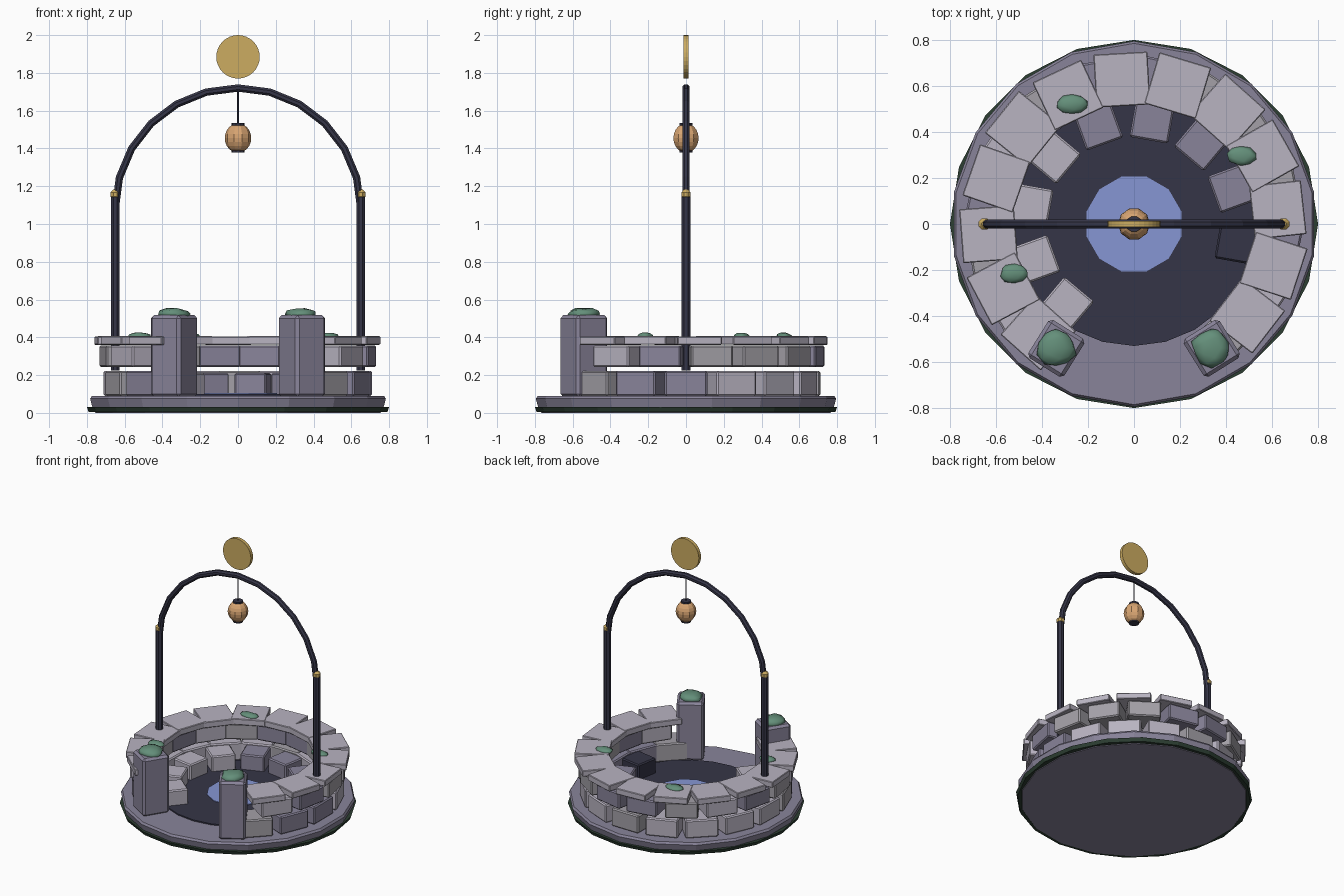
import bpy, bmesh, math, random
from mathutils import Matrix, Vector

if "Cube" in bpy.data.objects:
    bpy.data.objects.remove(bpy.data.objects["Cube"])

random.seed(4)


def material(name, r, g, b):
    m = bpy.data.materials.new(name)
    lin = [((c / 255 + 0.055) / 1.055) ** 2.4 for c in (r, g, b)]
    m.diffuse_color = (*lin, 1)
    m.use_nodes = True
    m.node_tree.nodes["Principled BSDF"].inputs["Base Color"].default_value = m.diffuse_color
    return m


LIGHT = material("light stone", 184, 179, 193)
GREY = material("grey stone", 163, 160, 167)
PURPLE = material("purple stone", 137, 132, 154)
DARK = material("dark iron", 53, 53, 71)
WATER = material("blue water", 134, 150, 212)
MOSS = material("green moss", 100, 143, 122)
DEEP = material("deep moss", 44, 62, 50)
GOLD = material("gold", 204, 172, 97)
PAPER = material("lantern paper", 216, 165, 114)


def finish(name, bm, mat, bevel=0):
    bmesh.ops.recalc_face_normals(bm, faces=bm.faces)
    me = bpy.data.meshes.new(name)
    bm.to_mesh(me)
    bm.free()
    me.materials.append(mat)
    ob = bpy.data.objects.new(name, me)
    bpy.context.collection.objects.link(ob)
    if bevel:
        mod = ob.modifiers.new("bevel", 'BEVEL')
        mod.width, mod.segments = bevel, 1
    return ob


def lathe(name, mat, profile, sides, start=0.0, x=0, y=0):
    """Closed solid of revolution from (radius, z) points."""
    bm = bmesh.new()
    rings = []
    for r, z in profile:
        rings.append([bm.verts.new((x + r * math.cos(start + i * math.tau / sides),
                                    y + r * math.sin(start + i * math.tau / sides), z))
                      for i in range(sides)])
    for a, b in zip(rings, rings[1:]):
        for i in range(sides):
            j = (i + 1) % sides
            bm.faces.new((a[i], a[j], b[j], b[i]))
    bm.faces.new(rings[0])
    bm.faces.new(rings[-1])
    return finish(name, bm, mat)


def block(name, mat, angle, r0, r1, width, z0, z1, bevel=0.008, twist=0):
    """Box placed radially around the pool."""
    a, mid = math.radians(angle), (r0 + r1) / 2
    bm = bmesh.new()
    bmesh.ops.create_cube(bm, size=1)
    m = (Matrix.Translation((mid * math.cos(a), mid * math.sin(a), (z0 + z1) / 2))
         @ Matrix.Rotation(a + twist, 4, 'Z')
         @ Matrix.Diagonal((r1 - r0, width, z1 - z0, 1)))
    bm.transform(m)
    return finish(name, bm, mat, bevel)


def clump(name, x, y, z, rx, ry, rz):
    """Lumpy flattened patch of moss."""
    bm = bmesh.new()
    bmesh.ops.create_icosphere(bm, subdivisions=2, radius=1)
    for v in bm.verts:
        v.co *= random.uniform(0.88, 1.12)
    bm.transform(Matrix.Translation((x, y, z)) @ Matrix.Diagonal((rx, ry, rz, 1)))
    ob = finish(name, bm, MOSS)
    ob.data.polygons.foreach_set("use_smooth", [True] * len(ob.data.polygons))
    return ob


# Ground slab with a dark mossy rim, sunken floor and water
lathe("base_slab", PURPLE, [(0.765, 0), (0.78, 0.02), (0.795, 0.075), (0.785, 0.09)], 18, math.pi / 2)
lathe("moss_rim", DEEP, [(0.79, 0.004), (0.80, 0.03)], 20)
lathe("pool_floor", DARK, [(0.53, 0.08), (0.53, 0.099)], 24)
lathe("water", WATER, [(0.213, 0.09), (0.213, 0.104)], 12, math.pi / 12)

# Inner ring of stepping stones
inner = [DARK, PURPLE, PURPLE, PURPLE, PURPLE, LIGHT, LIGHT, LIGHT, LIGHT]
for i, mat in enumerate(inner):
    block("inner_stone", mat, -10 + 30 * i, 0.37, 0.54, 0.17, 0.09, 0.21)

# Two staggered wall courses and a course of cap stones, open at the front
STEP = 22.3
stones = [LIGHT, GREY, PURPLE, LIGHT, GREY]
for i in range(13):
    mat = PURPLE if i == 2 else random.choice(stones)
    block("lower_brick", mat, -44.6 + STEP * i, 0.53, 0.71, 0.225, 0.09, 0.222)
for i in range(12):
    mat = PURPLE if i == 1 else random.choice(stones)
    block("upper_brick", mat, -33.5 + STEP * i, 0.54, 0.725, 0.225, 0.242, 0.358)
for i in range(13):
    block("cap_stone", LIGHT, -39 + STEP * i, 0.515, 0.745 + random.uniform(-0.01, 0.01),
          0.235, 0.36 + 0.001 * (i % 2), 0.404 + 0.002 * (i % 2), 0.004,
          random.uniform(-0.04, 0.04))

# Gate pillars topped with moss
for s in (-1, 1):
    block("gate_pillar", PURPLE, -90 + s * 32, 0.54, 0.735, 0.185, 0.085, 0.517, 0.016)
    clump("pillar_moss", s * 0.338, -0.54, 0.522, 0.084, 0.084, 0.035)

# Moss patches on the cap stones
for x, y in ((-0.27, 0.52), (0.465, 0.295), (-0.52, -0.215)):
    clump("cap_moss", x, y, 0.407, 0.064, 0.042, 0.018)

# Posts and collars
for s in (-1, 1):
    lathe("arch_post", DARK, [(0.025, 0.225), (0.025, 1.16)], 8, math.pi / 8, s * 0.65)
    lathe("post_collar", GOLD, [(0.013, 1.13), (0.027, 1.145), (0.027, 1.167), (0.013, 1.182)],
          8, math.pi / 8, s * 0.65)

# Arch swept along a half ellipse
bm = bmesh.new()
rings = []
for k in range(13):
    t = math.pi * k / 12
    centre = Vector((0.65 * math.cos(t), 0, 1.08 + 0.64 * math.sin(t)))
    out = Vector((0.64 * math.cos(t), 0, 0.65 * math.sin(t))).normalized()
    rings.append([bm.verts.new(centre + 0.021 * (math.cos(u) * out + math.sin(u) * Vector((0, 1, 0))))
                  for u in (math.tau * (j + 0.5) / 8 for j in range(8))])
for a, b in zip(rings, rings[1:]):
    for j in range(8):
        bm.faces.new((a[j], a[(j + 1) % 8], b[(j + 1) % 8], b[j]))
bm.faces.new(rings[0])
bm.faces.new(rings[-1])
finish("arch", bm, DARK)

# Hanging lantern
lathe("lantern_cord", DARK, [(0.005, 1.52), (0.005, 1.71)], 6)
globe = [(0.07 * math.cos(p), 1.455 + 0.078 * math.sin(p))
         for p in (math.radians(d) for d in range(-64, 65, 16))]
lathe("lantern_globe", PAPER, globe, 10)
lathe("lantern_top", DARK, [(0.035, 1.515), (0.035, 1.535)], 10)
lathe("lantern_bottom", DARK, [(0.035, 1.378), (0.035, 1.397)], 10)

# Upright gold disc over the arch
disc = lathe("moon_disc", GOLD, [(0.115, -0.0125), (0.115, 0.0125)], 32)
disc.rotation_euler.x = math.pi / 2
disc.location.z = 1.885
